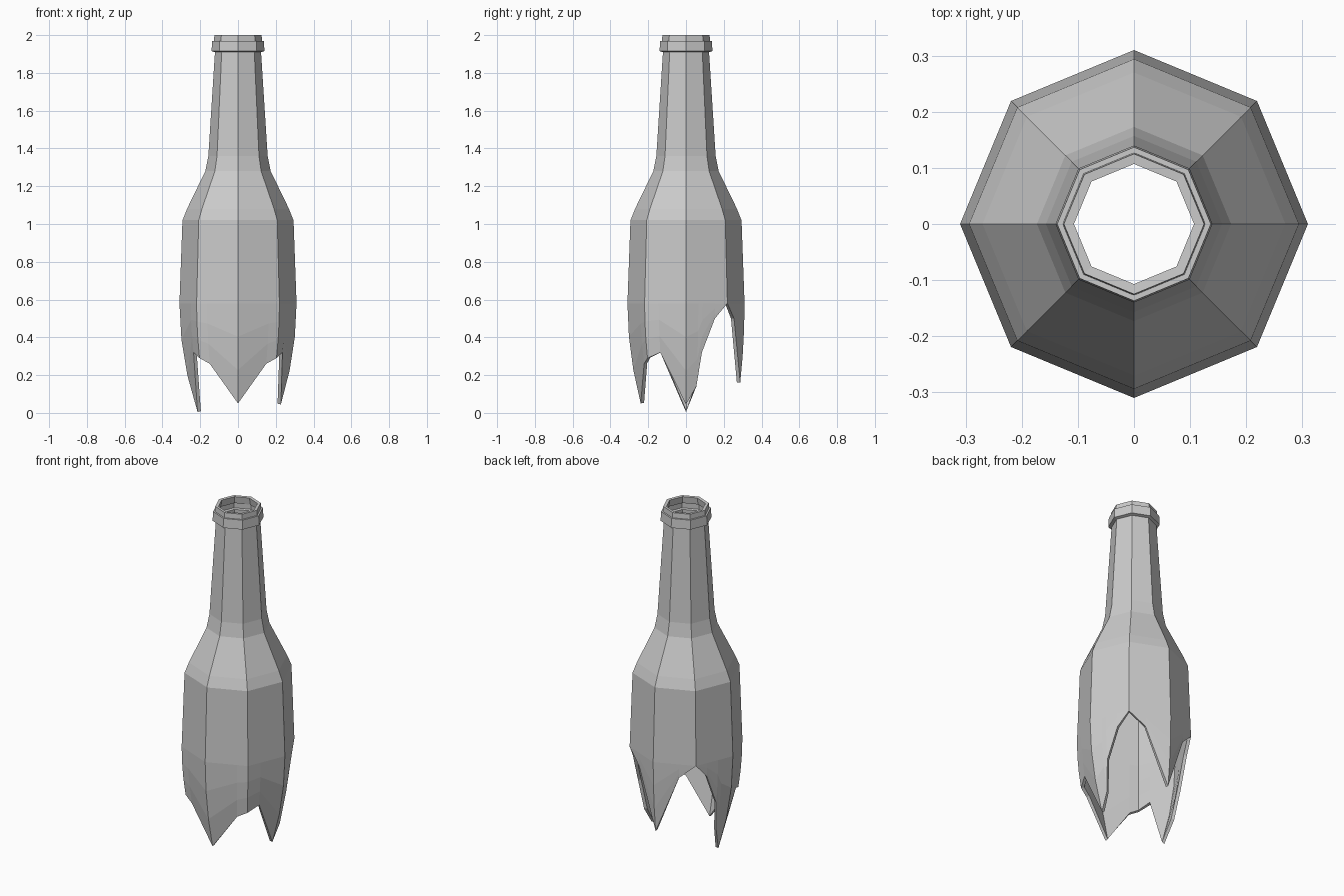
import bpy, bmesh
from math import sin, cos, radians, pi

if "Cube" in bpy.data.objects:
    bpy.data.objects.remove(bpy.data.objects["Cube"])

SHOULDER = 0.58          # height where the intact body ends and the shards begin
R_BODY = 0.31

# Intact outline, (corner radius, height), mouth to body
profile = [(0.125, 2.0), (0.127, 1.97), (0.137, 1.97), (0.14, 1.915), (0.122, 1.91),
           (0.157, 1.36), (0.173, 1.28), (0.27, 1.08), (0.294, 1.02), (R_BODY, SHOULDER)]

# Broken edge on the right half: angle -> height (mirrored to the left)
jag = [(-90, 0.05), (-56, 0.26), (-45, 0.29), (-30, 0.32), (0, 0.045), (13, 0.14),
       (18, 0.32), (32, 0.50), (45, SHOULDER), (62.5, 0.50), (90, 0.16)]
left = [(180 - a, 0.005 if a == 0 else z) for a, z in reversed(jag[1:-1])]
columns = jag + left


def point(deg, radius, z):
    """Point on an octagon with corners every 45 degrees."""
    off = radians((deg % 45) - 22.5)
    r = radius * cos(pi / 8) / cos(off)
    return (r * cos(radians(deg)), r * sin(radians(deg)), z)


def shard_radius(deg, z):
    """Shards curl inwards, least of all at the back."""
    s = sin(radians(deg))
    k = 0.29 - 0.04 * max(0, -s) - 0.16 * max(0, s)
    return R_BODY - k * (SHOULDER - z) ** 2


# Bottle shell: one strip of points per column, from mouth to broken edge
bm = bmesh.new()
strips = []
STEPS = 3
for deg, low in columns:
    strip = [bm.verts.new(point(deg, r, z)) for r, z in profile]
    for i in range(1, STEPS + 1):
        z = SHOULDER + (low - SHOULDER) * i / STEPS
        strip.append(bm.verts.new(point(deg, shard_radius(deg, z), z)))
    strips.append(strip)
for a, b in zip(strips, strips[1:] + strips[:1]):
    for i in range(len(a) - 1):
        bm.faces.new((a[i], a[i + 1], b[i + 1], b[i]))

# Close the notch peaks and clean up the flat panels
bmesh.ops.remove_doubles(bm, verts=bm.verts[:], dist=0.0005)
bmesh.ops.dissolve_limit(bm, angle_limit=radians(0.5), verts=bm.verts[:], edges=bm.edges[:])
bmesh.ops.recalc_face_normals(bm, faces=bm.faces[:])
# normals must point outwards so the glass thickens inwards
probe = max(bm.faces, key=lambda f: f.calc_area())
c = probe.calc_center_median()
if probe.normal.x * c.x + probe.normal.y * c.y < 0:
    bmesh.ops.reverse_faces(bm, faces=bm.faces[:])

mesh = bpy.data.meshes.new("broken_bottle")
bm.to_mesh(mesh)
bm.free()
bottle = bpy.data.objects.new("broken_bottle", mesh)
bpy.context.collection.objects.link(bottle)

# Glass thickness
wall = bottle.modifiers.new("wall", 'SOLIDIFY')
wall.thickness = 0.018
wall.offset = -1
